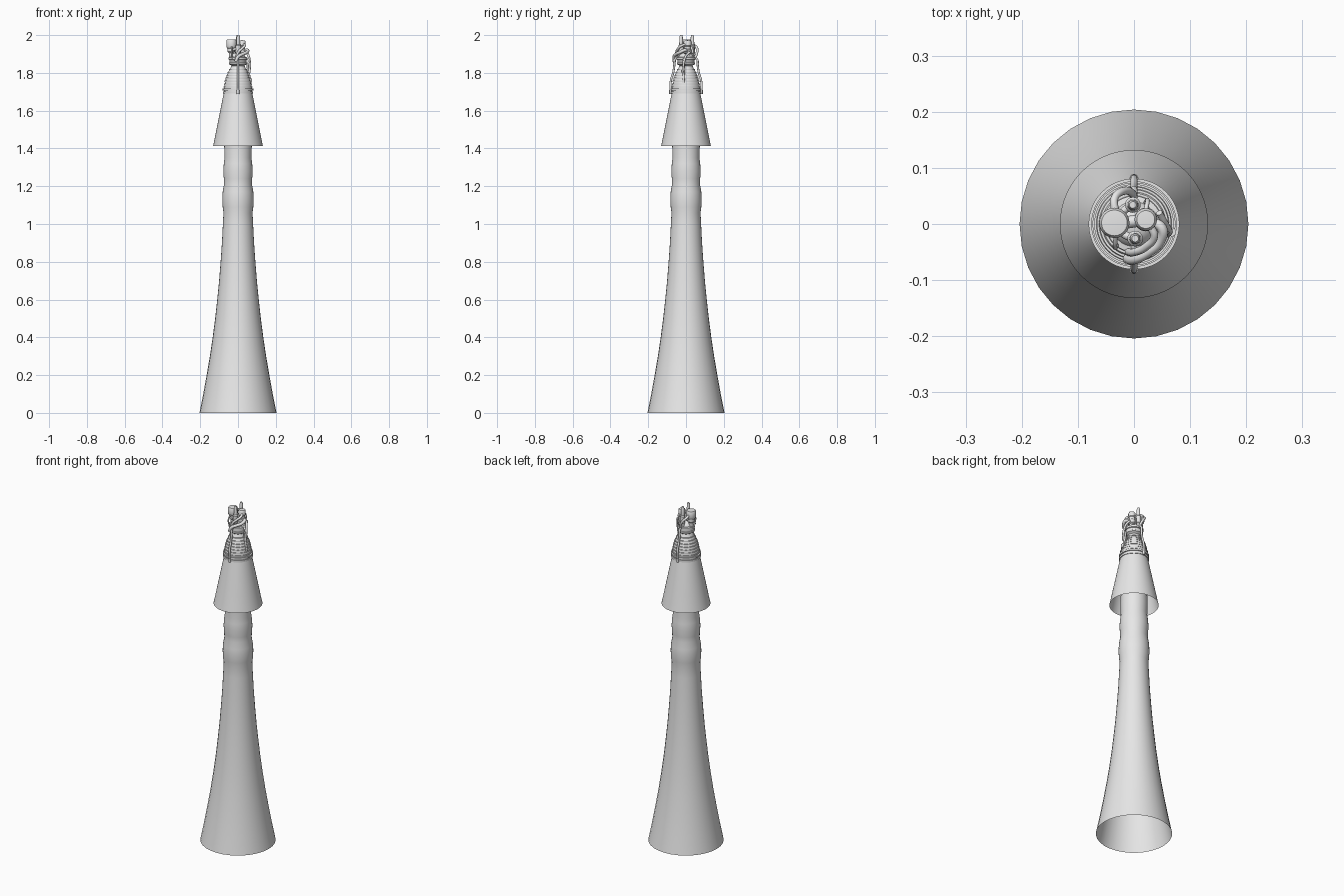
import bpy, bmesh, math
from mathutils import Vector

def material(name, v):
    m = bpy.data.materials.new(name)
    m.diffuse_color = (v, v, v, 1)
    return m

grey = material("light grey", 0.8)

def finish(ob, angle=35):
    ob.data.materials.clear()
    ob.data.materials.append(grey)
    bpy.ops.object.select_all(action='DESELECT')
    ob.select_set(True)
    bpy.context.view_layer.objects.active = ob
    bpy.ops.object.shade_smooth_by_angle(angle=math.radians(angle))
    return ob

def lathe(name, prof, n=32, x=0, y=0):
    """Revolve (radius, z) points about a vertical axis; radius 0 makes a pole."""
    bm = bmesh.new()
    rings = []
    for r, z in prof:
        if r == 0:
            rings.append([bm.verts.new((x, y, z))] * n)
        else:
            rings.append([bm.verts.new((x + r * math.cos(2 * math.pi * i / n),
                                        y + r * math.sin(2 * math.pi * i / n), z)) for i in range(n)])
    for a, b in zip(rings, rings[1:]):
        for i in range(n):
            j = (i + 1) % n
            vs = list(dict.fromkeys((a[i], a[j], b[j], b[i])))
            if len(vs) > 2:
                bm.faces.new(vs)
    me = bpy.data.meshes.new(name)
    bm.to_mesh(me)
    bm.free()
    ob = bpy.data.objects.new(name, me)
    bpy.context.collection.objects.link(ob)
    return finish(ob)

def pipe(name, pts, r):
    """Smooth tube through the points."""
    cu = bpy.data.curves.new(name, 'CURVE')
    cu.dimensions = '3D'
    cu.bevel_depth = r
    cu.bevel_resolution = 3
    cu.resolution_u = 6
    cu.use_fill_caps = True
    sp = cu.splines.new('BEZIER')
    sp.bezier_points.add(len(pts) - 1)
    for p, co in zip(sp.bezier_points, pts):
        p.co = co
        p.handle_left_type = p.handle_right_type = 'AUTO'
    ob = bpy.data.objects.new(name, cu)
    bpy.context.collection.objects.link(ob)
    bpy.ops.object.select_all(action='DESELECT')
    ob.select_set(True)
    bpy.context.view_layer.objects.active = ob
    bpy.ops.object.convert(target='MESH')
    return finish(bpy.context.view_layer.objects.active, 50)

# Exhaust plume, open below, with two shock bulges
lathe("exhaust_plume", [(.204, 0), (.184, .1), (.166, .2), (.149, .3), (.134, .4), (.121, .5),
      (.110, .6), (.100, .7), (.092, .8), (.085, .9), (.080, 1.0), (.077, 1.06), (.081, 1.09),
      (.083, 1.13), (.081, 1.17), (.074, 1.21), (.075, 1.24), (.078, 1.28), (.075, 1.32),
      (.071, 1.35), (.073, 1.41), (.071, 1.48), (.066, 1.56), (.06, 1.64)], 32)

# Nozzle extension, a thin open bell
lathe("nozzle_extension", [(.132, 1.412), (.124, 1.45), (.114, 1.50), (.104, 1.55), (.094, 1.60),
      (.084, 1.65), (.076, 1.69)], 64)

# Cooled upper nozzle with its hoops
upper = [(.076, 1.69), (.075, 1.71), (.072, 1.735), (.067, 1.76), (.059, 1.785), (.049, 1.81),
         (.038, 1.83), (.032, 1.845)]
lathe("upper_nozzle", upper, 48)

def upper_radius(z):
    for (r0, z0), (r1, z1) in zip(upper, upper[1:]):
        if z0 <= z <= z1:
            return r0 + (r1 - r0) * (z - z0) / (z1 - z0)

for i in range(7):
    z = 1.725 + i * .0155
    r = upper_radius(z)
    lathe("hoop", [(r - .002, z - .003), (r + .003, z - .003), (r + .003, z + .003), (r - .002, z + .003)], 48)
for z, h, r in ((1.696, .006, .08), (1.713, .005, .081)):
    lathe("manifold_ring", [(.07, z - h), (r, z - h), (r, z + h), (.07, z + h)], 48)

# Combustion chamber, injector flange and dome
lathe("combustion_chamber", [(.032, 1.835), (.04, 1.842), (.048, 1.846), (.048, 1.855), (.045, 1.857),
      (.045, 1.868), (.05, 1.87), (.05, 1.882), (.04, 1.884), (.034, 1.896), (.02, 1.906), (0, 1.908)], 32)

# Two turbopumps
lathe("large_turbopump", [(0, 1.875), (.012, 1.875), (.014, 1.905), (.02, 1.912), (.02, 1.928), (.025, 1.934),
      (.027, 1.94), (.027, 1.968), (.023, 1.976), (0, 1.978)], 24, -.035, .002)
lathe("small_turbopump", [(0, 1.88), (.014, 1.88), (.014, 1.9), (.021, 1.905), (.021, 1.922), (.017, 1.926),
      (.017, 1.94), (.02, 1.944), (.02, 1.966), (.016, 1.972), (0, 1.973)], 24, .021, .008)
pipe("pump_link", [(-.035, 0, 1.925), (-.005, .004, 1.93), (.021, .008, 1.93)], .011)

# Propellant inlets rising to the top
for y in (-.026, .034):
    lathe("inlet_pipe", [(0, 1.88), (.011, 1.88), (.011, 1.90), (.014, 1.904), (.014, 1.945), (.01, 1.95),
          (.009, 1.99), (.006, 2.0), (0, 2.0)], 16, -.002 if y > 0 else .002, y)
    pipe("inlet_branch", [(0, y, 1.93), (-.018, y * .7, 1.925), (-.035, 0, 1.92)], .007)

# Feed pipes running down outside the chamber to the manifold
for ang, z0, z1 in ((-90, 1.885, 1.70), (90, 1.885, 1.70), (-12, 1.88, 1.76)):
    d = Vector((math.cos(math.radians(ang)), math.sin(math.radians(ang)), 0))
    up = Vector((0, 0, 1))
    s = 1 if z1 < 1.75 else .85
    pipe("feed_pipe", [d * .035 + up * z0, d * .058 + up * (z0 - .012), d * .062 * s + up * 1.84,
                       d * .068 * s + up * 1.80, d * .08 * s + up * 1.76, d * .083 * s + up * z1], .006)
    lathe("pipe_end", [(0, z1 - .012), (.008, z1 - .012), (.008, z1 + .01), (0, z1 + .01)], 12,
          d.x * .081 * s, d.y * .081 * s)

# Curved ducts wrapped around the pumps
pipe("rear_duct", [(-.033, .02, 1.95), (-.035, .045, 1.945), (-.022, .058, 1.93), (-.004, .056, 1.90),
                   (0, .045, 1.875)], .007)
pipe("exhaust_duct", [(.03, .005, 1.915), (.05, -.008, 1.92), (.047, -.03, 1.91), (.026, -.05, 1.90),
                      (0, -.063, 1.885), (-.012, -.062, 1.86)], .009)
pipe("inner_duct", [(.03, -.005, 1.95), (.036, -.022, 1.945), (.022, -.04, 1.93), (.002, -.05, 1.91),
                    (-.01, -.05, 1.88)], .007)
pipe("side_duct", [(.045, .02, 1.91), (.056, .0, 1.89), (.063, -.012, 1.85), (.06, -.018, 1.80)], .006)
pipe("left_strut", [(-.032, -.02, 1.94), (-.034, -.04, 1.92), (-.03, -.036, 1.87)], .004)
pipe("right_strut", [(.02, .02, 1.95), (.024, .04, 1.93), (.02, .036, 1.87)], .004)
